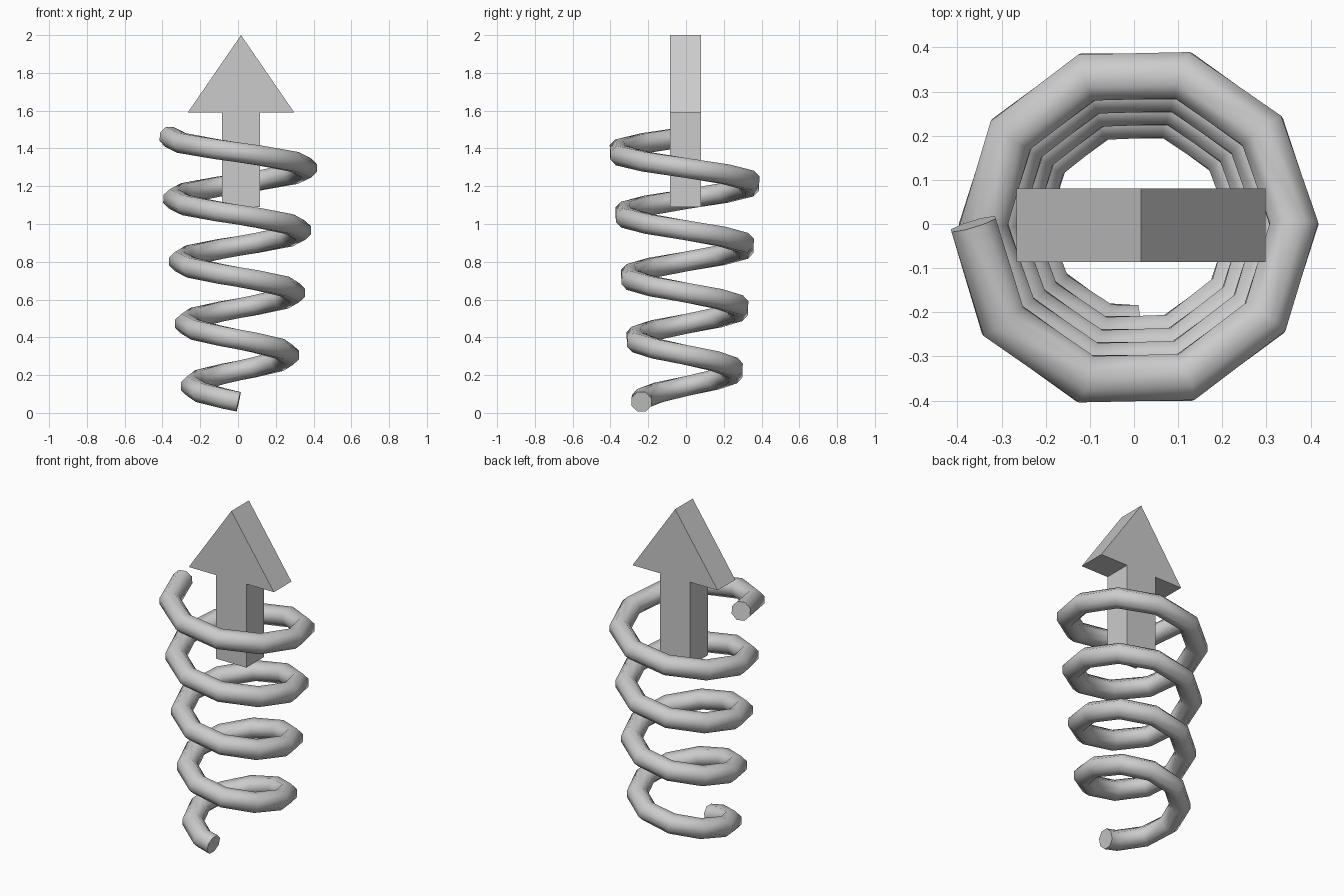
import bpy, bmesh, math
from mathutils import Vector

cube = bpy.data.objects.get("Cube")
if cube:
    bpy.data.objects.remove(cube, do_unlink=True)

# One plain grey material
grey = bpy.data.materials.new("light_grey")
grey.use_nodes = True
colour = (0.6, 0.6, 0.6, 1.0)
grey.diffuse_color = colour
grey.node_tree.nodes["Principled BSDF"].inputs["Base Color"].default_value = colour


def make_object(name, bm):
    bmesh.ops.recalc_face_normals(bm, faces=bm.faces)
    mesh = bpy.data.meshes.new(name)
    bm.to_mesh(mesh)
    bm.free()
    mesh.materials.append(grey)
    obj = bpy.data.objects.new(name, mesh)
    bpy.context.collection.objects.link(obj)
    return obj


# Spring path: widening helix, clockwise from above, ten segments per turn
TURNS, PITCH, TUBE, SIDES = 4.25, 0.33, 0.055, 8
steps = [0.0] + [0.05 + 0.1 * i for i in range(43)]
path = []
for t in steps:
    radius = 0.243 + 0.031 * t
    if t == 0.0:
        radius = 0.236
    elif t > TURNS - 0.01:
        radius = 0.367
    a = math.radians(270) - t * math.tau
    path.append(Vector((0.003 + radius * math.cos(a), radius * math.sin(a), 0.059 + PITCH * t)))

# Sweep an octagon along the path with mitred corners
bm = bmesh.new()
rings = []
last = len(path) - 1
for i, p in enumerate(path):
    into = (p - path[max(i - 1, 0)]).normalized()
    out = (path[min(i + 1, last)] - p).normalized()
    tangent = (into + out).normalized()
    side = tangent.cross(Vector((0, 0, 1))).normalized()
    up = side.cross(tangent)
    mitre = 1.0 if i in (0, last) else 1 / max(0.9, tangent.dot(out))
    ring = []
    for k in range(SIDES):
        b = math.tau * (k + 0.5) / SIDES
        ring.append(bm.verts.new(p + TUBE * 1.03 * (side * math.cos(b) * mitre + up * math.sin(b))))
    rings.append(ring)
for r0, r1 in zip(rings, rings[1:]):
    for k in range(SIDES):
        n = (k + 1) % SIDES
        bm.faces.new((r0[k], r0[n], r1[n], r1[k]))
bm.faces.new(rings[0])
bm.faces.new(rings[-1])
spring = make_object("spring", bm)
bpy.ops.object.select_all(action='DESELECT')
spring.select_set(True)
bpy.context.view_layer.objects.active = spring
bpy.ops.object.shade_smooth_by_angle(angle=math.radians(50))

# Upward arrow: flat outline extruded front to back
half = [(0.10, 1.09), (0.10, 1.59), (0.282, 1.59)]
outline = half + [(0.0, 2.0)] + [(-x, z) for x, z in reversed(half)]
bm = bmesh.new()
face = bm.faces.new([bm.verts.new((0.016 + x, -0.086, z)) for x, z in outline])
extruded = bmesh.ops.extrude_face_region(bm, geom=[face])
moved = [v for v in extruded["geom"] if isinstance(v, bmesh.types.BMVert)]
bmesh.ops.translate(bm, verts=moved, vec=(0, 0.166, 0))
# Extruding may leave the first cap in place or remove it; close the front if open
bmesh.ops.holes_fill(bm, edges=[e for e in bm.edges if e.is_boundary], sides=0)
make_object("arrow", bm)
